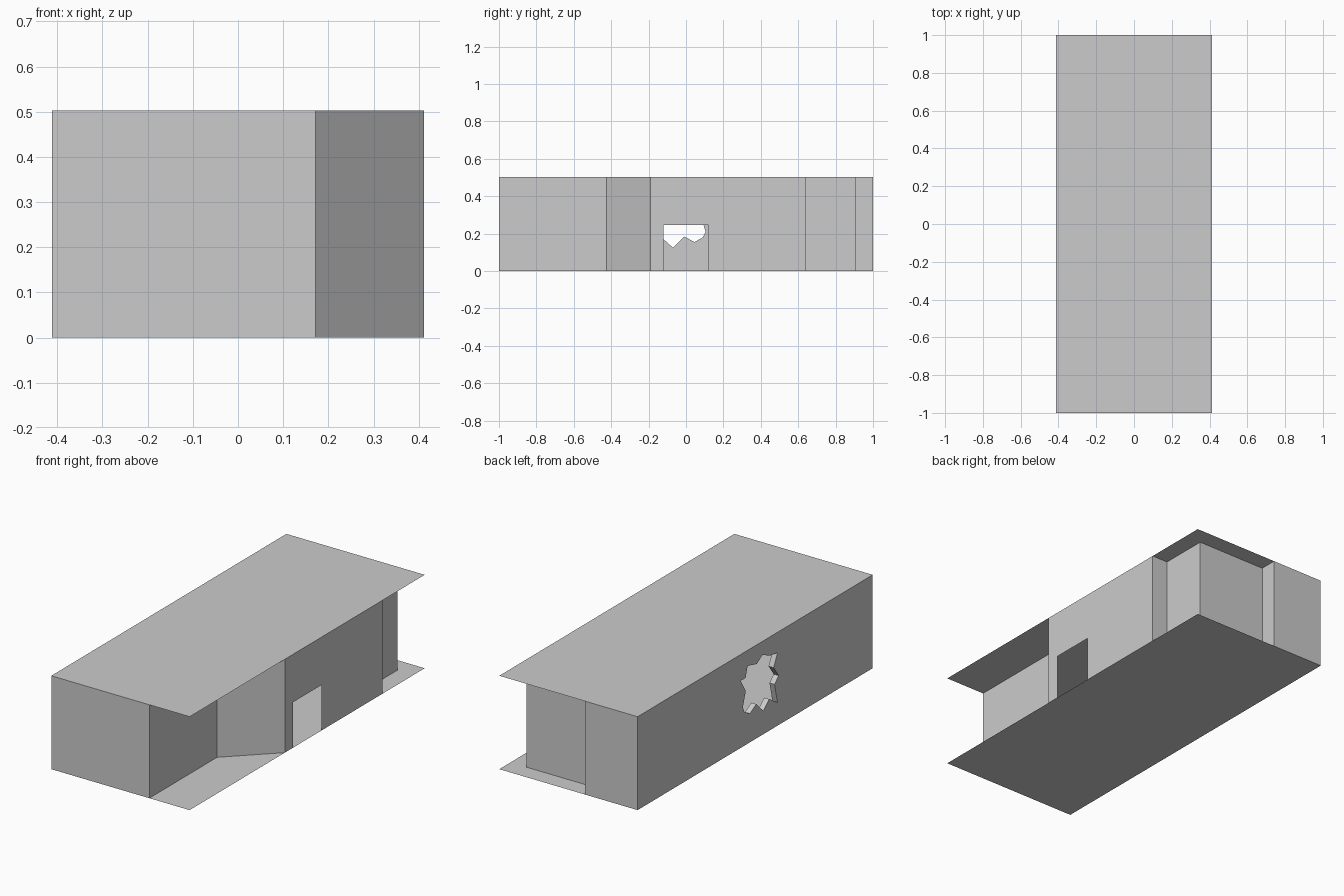
import bpy, bmesh

if "Cube" in bpy.data.objects:
    bpy.data.objects.remove(bpy.data.objects["Cube"])

X, Y, H = 0.412, 1.0, 0.503          # half width, half length, height
RIM = 0.03                           # depth of the broken edge


def add_object(name, bm):
    mesh = bpy.data.meshes.new(name)
    bm.to_mesh(mesh)
    bm.free()
    obj = bpy.data.objects.new(name, mesh)
    bpy.context.collection.objects.link(obj)
    return obj


def polygon(name, points):
    bm = bmesh.new()
    bm.faces.new([bm.verts.new(p) for p in points])
    return add_object(name, bm)


# floor and roof slabs (single sheets)
corners = [(-X, -Y), (X, -Y), (X, Y), (-X, Y)]
polygon("floor", [(x, y, 0) for x, y in reversed(corners)])
polygon("roof", [(x, y, H) for x, y in corners])

# footprint paths of the plain walls, on either side of the door wall
front_path = [(-X, -Y), (0.172, -Y), (0.172, -0.424), (X, -0.19)]
back_path = [(X, 0.64), (0.316, 0.64), (0.316, 0.905),
             (-0.10, 0.905), (-0.10, Y), (-X, Y)]


def wall_strip(name, path):
    bm = bmesh.new()
    low = [bm.verts.new((x, y, 0)) for x, y in path]
    top = [bm.verts.new((x, y, H)) for x, y in path]
    for i in range(len(path) - 1):
        bm.faces.new((low[i], low[i + 1], top[i + 1], top[i]))
    return add_object(name, bm)


wall_strip("front_walls", front_path)
wall_strip("back_walls", back_path)

# right wall with a doorway notch
D, DH = 0.12, 0.245
polygon("door_wall", [(X, y, z) for y, z in [
    (-0.19, 0), (-D, 0), (-D, DH), (D, DH), (D, 0),
    (0.64, 0), (0.64, H), (-0.19, H)]])

# left wall with a jagged hole
hole = [(-0.12, 0.17), (-0.07, 0.125), (-0.01, 0.185), (0.045, 0.155),
        (0.09, 0.18), (0.105, 0.21), (0.08, 0.29), (0.123, 0.361),
        (0.081, 0.361), (0.064, 0.419), (-0.013, 0.40), (-0.064, 0.43),
        (-0.123, 0.402), (-0.19, 0.393), (-0.157, 0.325), (-0.20, 0.266),
        (-0.165, 0.232), (-0.19, 0.124)]


def edge_loop(bm, x, points):
    verts = [bm.verts.new((x, y, z)) for y, z in points]
    edges = [bm.edges.new((a, b)) for a, b in zip(verts, verts[1:] + verts[:1])]
    return verts, edges


bm = bmesh.new()
_, outer = edge_loop(bm, -X, [(-Y, 0), (Y, 0), (Y, H), (-Y, H)])
rim, inner = edge_loop(bm, -X, hole)
bmesh.ops.triangle_fill(bm, use_beauty=True, use_dissolve=False,
                        edges=outer + inner, normal=(-1, 0, 0))
# merge the triangles so the wall stays flat and clean
bmesh.ops.dissolve_limit(bm, angle_limit=0.01, verts=bm.verts[:], edges=bm.edges[:])
add_object("holed_wall", bm)

# broken edge turned inward around the hole
bm = bmesh.new()
a = [bm.verts.new((-X, y, z)) for y, z in hole]
b = [bm.verts.new((-X + RIM, y, z)) for y, z in hole]
for i in range(len(hole)):
    j = (i + 1) % len(hole)
    bm.faces.new((a[i], a[j], b[j], b[i]))
add_object("hole_rim", bm)
